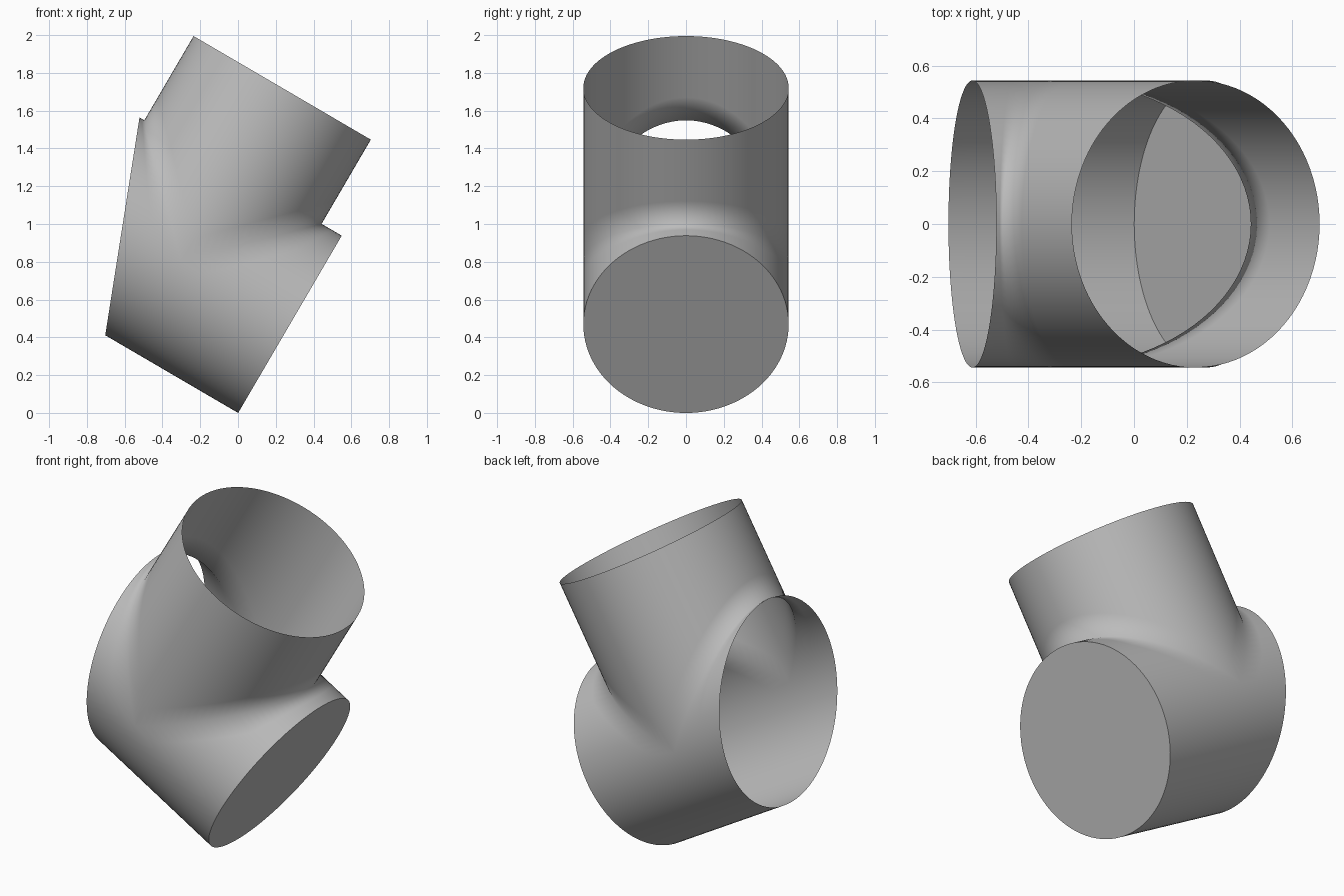
import bpy, bmesh, math
from mathutils import Vector

if "Cube" in bpy.data.objects:
    bpy.data.objects.remove(bpy.data.objects["Cube"], do_unlink=True)

RADIUS = 0.5435
SIDES = 96
TILT = math.radians(30.3)
BRANCH_POS = 0.667     # branch axis, measured along the main pipe from its cap
BRANCH_TOP = 1.06
BLEND = 0.14           # width of the soft shading beside the joint

along = Vector((-math.cos(TILT), 0, math.sin(TILT)))   # main pipe axis
up = Vector((math.sin(TILT), 0, math.cos(TILT)))       # branch pipe axis
cap_centre = Vector((0.275, 0, 0.469))

grey = bpy.data.materials.new("plain grey")
grey.use_nodes = True
colour = (0.5, 0.5, 0.5, 1)
grey.diffuse_color = colour
grey.node_tree.nodes["Principled BSDF"].inputs["Base Color"].default_value = colour


def place(s, y, v):
    return cap_centre + along * s + up * v + Vector((0, y, 0))


def finish(name, bm):
    mesh = bpy.data.meshes.new(name)
    bm.to_mesh(mesh)
    bm.free()
    mesh.materials.append(grey)
    obj = bpy.data.objects.new(name, mesh)
    bpy.context.collection.objects.link(obj)
    return obj


def add_sheet(bm, row):
    """Closed band of faces; row(angle) gives the points along one strip."""
    strips = [[bm.verts.new(p) for p in row(math.tau * i / SIDES)]
              for i in range(SIDES)]
    for i, a in enumerate(strips):
        b = strips[(i + 1) % SIDES]
        for j in range(len(a) - 1):
            bm.faces.new((a[j], b[j], b[j + 1], a[j + 1]))


def capped_side(t):
    y, v = RADIUS * math.sin(t), RADIUS * math.cos(t)
    joint = BRANCH_POS - max(v, 0)
    soft = joint - min(BLEND, joint / 2)
    return [place(s, y, v) for s in (0, soft, joint)]


def open_side(t):
    y, v = RADIUS * math.sin(t), RADIUS * math.cos(t)
    joint = BRANCH_POS + max(v, 0)
    end = 1.0275 + 0.2125 * math.cos(t)      # slanted cut
    soft = joint + min(BLEND, (end - joint) / 2)
    return [place(s, y, v) for s in (joint, soft, end)]


def branch(t):
    y, u = RADIUS * math.sin(t), RADIUS * math.cos(t)
    low = abs(u)
    return [place(BRANCH_POS + u, y, v) for v in (low, low + BLEND, BRANCH_TOP)]


# Main pipe and branch, welded along the mitred joint
bm = bmesh.new()
for strip in (capped_side, open_side, branch):
    add_sheet(bm, strip)
bmesh.ops.remove_doubles(bm, verts=bm.verts, dist=0.0005)
bmesh.ops.recalc_face_normals(bm, faces=bm.faces)
lowest = min(bm.faces, key=lambda f: f.calc_center_median().z)
if lowest.normal.z > 0:
    bmesh.ops.reverse_faces(bm, faces=bm.faces)
pipe = finish("pipe_tee", bm)
bpy.ops.object.select_all(action="DESELECT")
pipe.select_set(True)
bpy.context.view_layer.objects.active = pipe
bpy.ops.object.shade_smooth_by_angle(angle=math.radians(100))

# Flat closed end
bm = bmesh.new()
disc = bm.faces.new([bm.verts.new(capped_side(math.tau * i / SIDES)[0])
                     for i in range(SIDES)])
disc.normal_update()
if disc.normal.dot(along) > 0:
    disc.normal_flip()
finish("end_cap", bm)
